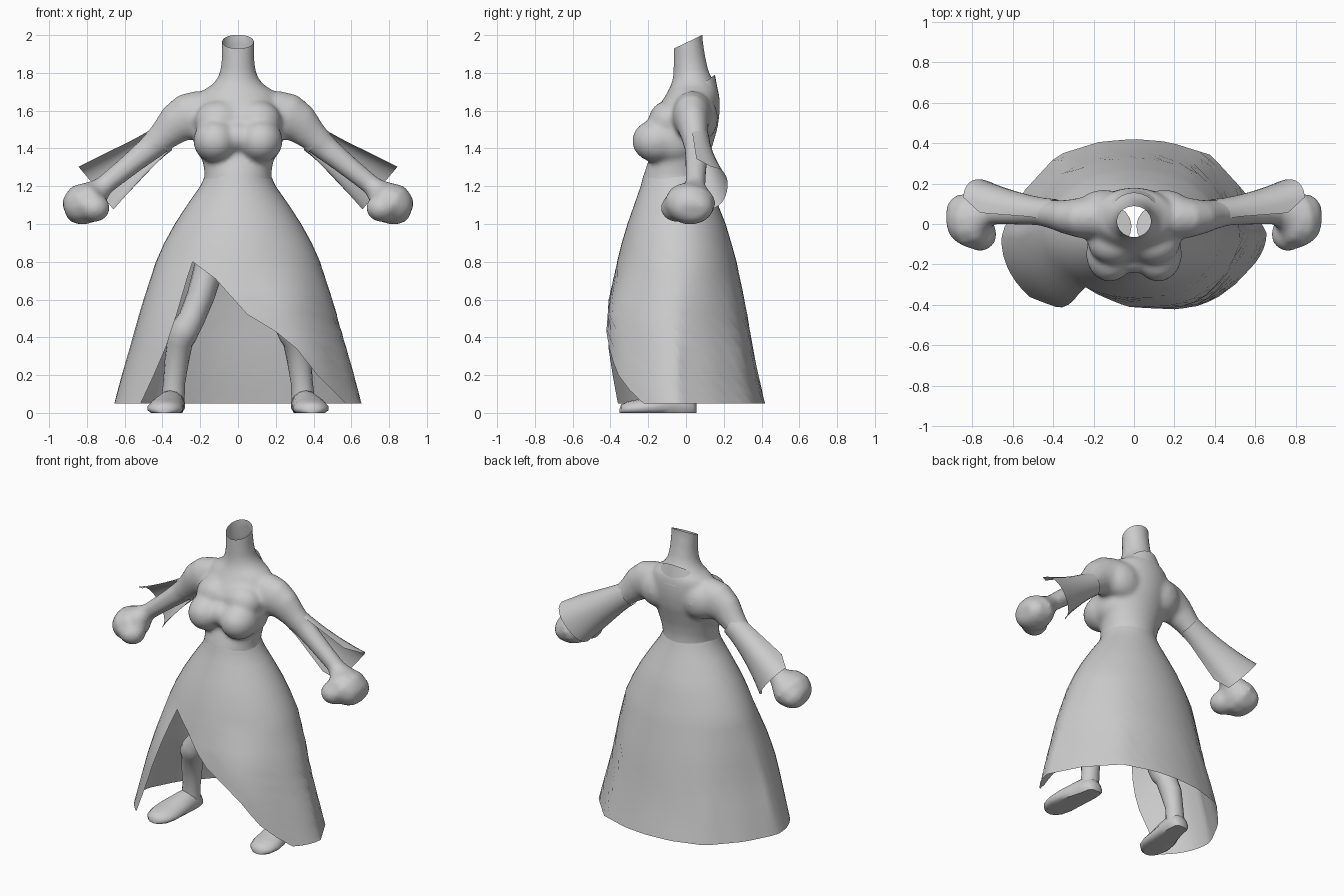
import bpy, bmesh, math
from mathutils import Vector

if "Cube" in bpy.data.objects:
    bpy.data.objects.remove(bpy.data.objects["Cube"])

grey = bpy.data.materials.new("plain_grey")
grey.diffuse_color = (0.6, 0.6, 0.6, 1)
grey.use_nodes = True
grey.node_tree.nodes["Principled BSDF"].inputs["Base Color"].default_value = grey.diffuse_color


def add_object(name, bm, angle=50):
    me = bpy.data.meshes.new(name)
    bm.to_mesh(me)
    bm.free()
    me.materials.clear()
    me.materials.append(grey)
    ob = bpy.data.objects.new(name, me)
    bpy.context.collection.objects.link(ob)
    bpy.context.view_layer.objects.active = ob
    ob.select_set(True)
    bpy.ops.object.shade_smooth_by_angle(angle=math.radians(angle))
    ob.select_set(False)
    return ob


def finish(name, rings, closed=True, caps=(False, False)):
    """Skin a list of rings into a smooth-shaded object."""
    bm = bmesh.new()
    vs = [[bm.verts.new(p) for p in r] for r in rings]
    n = len(rings[0])
    for a, b in zip(vs, vs[1:]):
        for i in range(n if closed else n - 1):
            j = (i + 1) % n
            bm.faces.new((a[i], a[j], b[j], b[i]))
    for ring, cap in ((vs[0], caps[0]), (vs[-1], caps[1])):
        if cap:
            bm.faces.new(ring)
    bmesh.ops.remove_doubles(bm, verts=bm.verts, dist=0.0005)
    bmesh.ops.recalc_face_normals(bm, faces=bm.faces)
    return add_object(name, bm)


def tube(name, stations, ref, side, seg=16):
    """Stations are x, y, z, radius along ref, radius across ref."""
    ref = Vector(ref)
    pts = [Vector(s[:3]) for s in stations]
    rings = []
    for k, s in enumerate(stations):
        d = pts[min(k + 1, len(pts) - 1)] - pts[max(k - 1, 0)]
        b = (ref - d * (ref.dot(d) / d.length_squared)).normalized()
        u = d.normalized().cross(b)
        ring = []
        for i in range(seg):
            t = 2 * math.pi * i / seg
            p = pts[k] + b * s[3] * math.cos(t) + u * s[4] * math.sin(t)
            ring.append((p.x * side, p.y, p.z))
        rings.append(ring)
    return finish(name, rings, True, (True, True))


def ball(name, c, r, side, seg=20, rows=12):
    rings = []
    for k in range(rows + 1):
        v = math.pi * k / rows
        rings.append([(side * (c[0] + r[0] * math.sin(v) * math.cos(2 * math.pi * i / seg)),
                       c[1] + r[1] * math.sin(v) * math.sin(2 * math.pi * i / seg),
                       c[2] - r[2] * math.cos(v)) for i in range(seg)])
    return finish(name, rings)


def lerp_table(table, z):
    """Interpolate rows sorted by falling first value."""
    for a, b in zip(table, table[1:]):
        if a[0] >= z >= b[0]:
            t = (a[0] - z) / (a[0] - b[0])
            return [p + (q - p) * t for p, q in zip(a[1:], b[1:])]
    return list(table[-1][1:])


# Skirt: flared shell with a slanted front slit; rows are z, half width, front, back
skirt = [(1.26, .172, -.225, .11), (1.2, .2, -.24, .13), (1.1, .27, -.275, .17),
         (1.0, .335, -.31, .21), (.9, .39, -.34, .24), (.8, .435, -.365, .268),
         (.6, .5, -.41, .31), (.5, .53, -.418, .33), (.35, .572, -.415, .355),
         (.2, .615, -.412, .385), (.05, .655, -.41, .42)]
slit = [(.8, -.24, -.24), (.71, -.27, -.12), (.52, -.325, .05), (.43, -.355, .2),
        (.34, -.385, .31), (.2, -.445, .42), (.05, -.515, .57)]
back_curve = [(1, 0), (.84, .43), (.58, .83), (.26, .97), (0, 1)]
rings = []
for z in (1.26, 1.23, 1.2, 1.15, 1.1, 1.05, 1.0, .95, .9, .85, .8, .755, .71, .65, .6,
          .52, .43, .34, .27, .2, .12, .05):
    hw, yf, yb = lerp_table(skirt, z)
    if z >= .8:
        lo = hi = math.asin(-.24 / .435)
    else:
        xl, xr = lerp_table(slit, z)
        lo, hi = math.asin(xl / hw), math.asin(xr / hw)
    low = min(1, max(0, (.8 - z) / .4))
    ring = []
    for i in range(45):
        phi = hi + (lo + 2 * math.pi - hi) * i / 44
        s, c = math.sin(phi), math.cos(phi)
        y0 = -.045
        if c > 0:
            y = y0 + (yf - y0) * c
        else:
            facet = lerp_table(back_curve, min(1, abs(s)))[0]
            y = y0 + (yb - y0) * (facet * low - c * (1 - low))
        # the free panel beside the slit swings forward, the other corner is fuller
        y -= .09 * max(0, 1 - (lo + 2 * math.pi - phi) / .85) ** .7 * low
        y -= .05 * max(0, 1 - ((phi - .62) / .42) ** 2) * low
        ring.append((hw * s, y, z))
    rings.append(ring)
finish("skirt", rings, closed=False)

# Bodice and neck volume
body = [(1.12, .2, -.2, .09), (1.2, .19, -.23, .12), (1.25, .176, -.228, .114),
        (1.3, .182, -.212, .115), (1.36, .192, -.19, .125), (1.43, .21, -.19, .145),
        (1.5, .225, -.19, .166), (1.57, .23, -.18, .177), (1.62, .225, -.15, .18),
        (1.67, .21, -.115, .178), (1.705, .19, -.095, .172), (1.735, .14, -.08, .16),
        (1.77, .11, -.07, .138), (1.81, .094, -.066, .12), (1.87, .087, -.066, .106),
        (1.965, .086, -.066, .09), (2.08, .086, -.066, .09)]
rings = [[(hw * math.sin(i * math.pi / 16),
           (yf + yb) / 2 - (yb - yf) / 2 * math.cos(i * math.pi / 16), z) for i in range(32)]
         for z, hw, yf, yb in body]
parts = [finish("bodice_and_neck", rings, caps=(True, True)),
         ball("breastbone", (0, -.13, 1.46), (.13, .115, .09), 1)]

# Raised collar at the back of the neck
rings = []
for k in range(4):
    t = k / 3
    ring = []
    for i in range(17):
        a = math.radians(-80 + 10 * i)
        top = 1.7 + .09 * math.cos(a)
        ring.append(((.2 - .075 * t) * math.sin(a), .03 + (.148 - .025 * t) * math.cos(a),
                     1.66 + (top - 1.66) * t))
    rings.append(ring)
finish("collar", rings, closed=False)

for side, tag in ((1, "left"), (-1, "right")):
    # Bust, chest and shoulder blade fullness
    parts.append(ball(tag + "_bust", (.12, -.15, 1.44), (.118, .137, .116), side))
    parts.append(ball(tag + "_chest", (.1, -.09, 1.545), (.13, .11, .11), side))
    parts.append(ball(tag + "_ribs", (.155, -.06, 1.45), (.078, .13, .12), side))
    parts.append(ball(tag + "_shoulder_blade", (.15, .07, 1.56), (.135, .1, .125), side))

    # Arm from inside the shoulder down to the wrist
    parts.append(tube(tag + "_arm", [
        (.1, .04, 1.59, .1, .1), (.2, .035, 1.578, .11, .13), (.27, .03, 1.562, .1, .13),
        (.33, .035, 1.53, .086, .108), (.39, .045, 1.47, .073, .084),
        (.46, .055, 1.405, .064, .07), (.54, .055, 1.34, .06, .062),
        (.62, .052, 1.275, .056, .057), (.72, .05, 1.195, .053, .053)], (0, 1, 0), side))

    # Closed hand and thumb
    parts.append(tube(tag + "_hand", [
        (.69, .05, 1.22, .045, .045), (.74, .045, 1.175, .08, .068),
        (.775, .03, 1.14, .13, .097), (.815, .02, 1.107, .142, .115),
        (.855, .035, 1.09, .122, .103), (.895, .045, 1.075, .1, .076),
        (.917, .045, 1.067, .06, .045)], (0, 1, 0), side, 12))
    parts.append(ball(tag + "_thumb", (.76, -.05, 1.085), (.085, .087, .075), side, 12, 8))

    # Flared sleeve, cut back on its front side
    e, d, u = Vector((.39, .055, 1.455)), Vector((.83, 0, -.55)), Vector((.55, 0, .83))
    rings = []
    for k in range(8):
        ring = []
        for i in range(28):
            a = 2 * math.pi * i / 28
            c, s = math.cos(a), math.sin(a)
            m = min(1, max(0, (c + .35) / .5))
            reach = .03 + (.42 + .015 * s) * m * m * (3 - 2 * m)
            l = reach * k / 7
            f = (l / .45) ** 1.5
            p = e + d * l + u * s * (.076 + f * (.05 if s > 0 else .1))
            flare = math.copysign(abs(c) ** (1 - .45 * f), c)
            p.y += flare * (.068 + f * .098)
            ring.append((p.x * side, p.y, p.z))
        rings.append(ring)
    finish(tag + "_sleeve", rings)

    # Leg with a knee bulge
    tube(tag + "_leg", [(.11, -.01, .98, .1, .1), (.145, -.03, .8, .095, .08),
                        (.197, -.05, .62, .085, .073), (.245, -.07, .5, .075, .07),
                        (.275, -.08, .45, .074, .075), (.295, -.075, .41, .074, .076),
                        (.308, -.055, .37, .066, .068), (.325, -.03, .27, .068, .064),
                        (.338, -.015, .16, .052, .058), (.345, -.015, .06, .055, .062)],
         (0, 1, 0), side)

    # Shoe with a flat sole
    rings = []
    for x, y, w, h in ((.345, .055, .03, .05), (.347, .035, .06, .09), (.35, -.02, .07, .125),
                       (.362, -.09, .08, .115), (.378, -.17, .094, .09), (.385, -.25, .097, .073),
                       (.388, -.31, .08, .06), (.39, -.343, .045, .045), (.39, -.352, .01, .02)):
        ring = []
        for i in range(14):
            a = 2 * math.pi * i / 14
            cz, sx = math.cos(a), math.sin(a)
            z = h * (.3 + .7 * cz) if cz > 0 else max(0, h * .3 * (1 + 1.6 * cz))
            ring.append((side * (x + w * sx), y, z))
        rings.append(ring)
    finish(tag + "_shoe", rings, caps=(True, True))

# Fuse bodice, bust, arms and hands into one soft surface
bm = bmesh.new()
for ob in parts:
    bm.from_mesh(ob.data)
    bpy.data.objects.remove(ob)
torso = add_object("torso_volume", bm)
remesh = torso.modifiers.new("fuse", 'REMESH')
remesh.mode, remesh.voxel_size = 'VOXEL', .013
soften = torso.modifiers.new("soften", 'SMOOTH')
soften.factor, soften.iterations = .5, 14
bpy.context.view_layer.update()
bm = bmesh.new()
bm.from_object(torso, bpy.context.evaluated_depsgraph_get())
bpy.data.objects.remove(torso)

# Open the waist inside the skirt and cut the neck on a slant
hidden = [f for f in bm.faces if abs(f.calc_center_median().x) < .3
          and f.calc_center_median().z < 1.21]
bmesh.ops.delete(bm, geom=hidden, context='FACES')
bmesh.ops.bisect_plane(bm, geom=bm.verts[:] + bm.edges[:] + bm.faces[:],
                       plane_co=(0, .085, 2.0), plane_no=(0, -.43, .9), clear_outer=True)
add_object("torso_and_arms", bm, 60)
